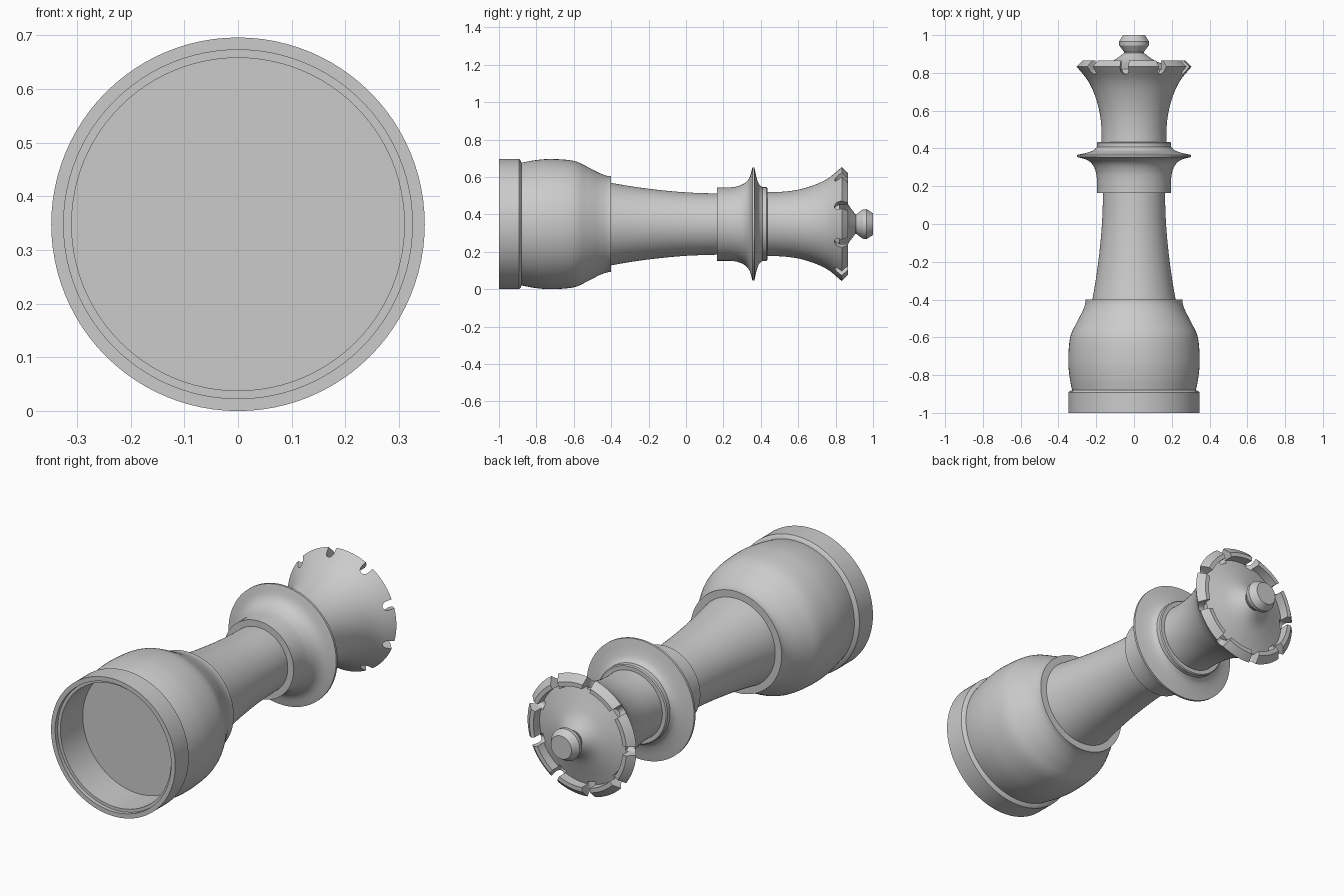
import bpy, bmesh, math
from mathutils import Vector, Matrix

if "Cube" in bpy.data.objects:
    bpy.data.objects.remove(bpy.data.objects["Cube"])

AXIS_Z = 0.348      # height of the lying piece's centre line
SEGMENTS = 96
NOTCHES = 9

grey = bpy.data.materials.new("plain grey")
grey.use_nodes = True
grey.diffuse_color = (0.6, 0.6, 0.6, 1)
grey.node_tree.nodes["Principled BSDF"].inputs["Base Color"].default_value = (0.6, 0.6, 0.6, 1)


def curve(points, steps=5):
    """Smooth curve through (radius, y) points."""
    pts = [Vector(p) for p in points]
    pts = [2 * pts[0] - pts[1]] + pts + [2 * pts[-1] - pts[-2]]
    out = []
    for a, b, c, d in zip(pts, pts[1:], pts[2:], pts[3:]):
        for i in range(steps):
            t = i / steps
            out.append(0.5 * (2 * b + (c - a) * t + (2 * a - 5 * b + 4 * c - d) * t * t
                              + (3 * b - a - 3 * c + d) * t ** 3))
    return [tuple(p) for p in out] + [tuple(points[-1])]


def make_object(name, bm):
    bmesh.ops.remove_doubles(bm, verts=bm.verts, dist=1e-5)
    bmesh.ops.recalc_face_normals(bm, faces=bm.faces)
    mesh = bpy.data.meshes.new(name)
    bm.to_mesh(mesh)
    bm.free()
    mesh.materials.append(grey)
    obj = bpy.data.objects.new(name, mesh)
    bpy.context.collection.objects.link(obj)
    return obj


def smooth(obj):
    obj.data.shade_smooth()
    obj.data.set_sharp_from_angle(angle=math.radians(30))


def lathe(name, profile):
    """Turn a (radius, y) profile, starting and ending on the axis, around y."""
    bm = bmesh.new()
    verts = [bm.verts.new((r, y, AXIS_Z)) for r, y in profile]
    edges = [bm.edges.new(pair) for pair in zip(verts, verts[1:])]
    bmesh.ops.spin(bm, geom=verts + edges, cent=(0, 0, AXIS_Z), axis=(0, 1, 0),
                   angle=math.tau, steps=SEGMENTS)
    obj = make_object(name, bm)
    smooth(obj)
    return obj


# Foot and bulb, hollowed from the front with a small ledge
bulb = curve([(0.328, -0.88), (0.341, -0.81), (0.348, -0.72), (0.338, -0.6), (0.305, -0.525),
              (0.274, -0.465), (0.259, -0.425), (0.256, -0.4)])
lathe("foot_and_bulb", [(0, -0.8), (0.31, -0.8), (0.31, -0.98), (0.325, -0.98), (0.325, -1),
                        (0.348, -1), (0.348, -0.892), (0.34, -0.884)] + bulb + [(0, -0.4)])

# Tapered stem
lathe("stem", [(0, -0.41)] + curve([(0.222, -0.41), (0.2, -0.28), (0.182, -0.14), (0.169, 0.01),
                                    (0.163, 0.18)]) + [(0, 0.18)])

# Collar with thin flange and upper ring
flange = curve([(0.196, 0.235), (0.202, 0.275), (0.22, 0.315), (0.25, 0.34), (0.302, 0.355)])
flange_back = curve([(0.302, 0.366), (0.25, 0.377), (0.215, 0.39), (0.197, 0.408)])
lathe("collar", [(0, 0.165), (0.196, 0.165)] + flange + flange_back
      + [(0.197, 0.43), (0.192, 0.435), (0, 0.435)])

# Flared crown with a bevelled rim and a rising centre
flare = curve([(0.172, 0.42), (0.172, 0.5), (0.182, 0.59), (0.207, 0.68), (0.245, 0.76), (0.305, 0.833)])
dish = curve([(0.25, 0.815), (0.18, 0.838), (0.11, 0.865), (0.05, 0.907)])
crown = lathe("crown", [(0, 0.42)] + flare + [(0.272, 0.865), (0.25, 0.865)] + dish + [(0, 0.907)])

# Round-bottomed notches cut through the crown rim
bm = bmesh.new()
half, bottom = 0.022, 0.816
outline = [(half, 0.95)] + [(half * math.cos(a), bottom - half * math.sin(a))
                            for a in (math.pi * i / 12 for i in range(13))] + [(-half, 0.95)]
for n in range(NOTCHES):
    turn = Matrix.Translation((0, 0, AXIS_Z)) @ Matrix.Rotation(math.pi + math.tau * n / NOTCHES, 4, 'Y')
    face = bm.faces.new([bm.verts.new(turn @ Vector((0.235, y, x))) for x, y in outline])
    grown = bmesh.ops.extrude_face_region(bm, geom=[face])["geom"]
    shift = turn.to_3x3() @ Vector((0.12, 0, 0))
    bmesh.ops.translate(bm, vec=shift, verts=[g for g in grown if isinstance(g, bmesh.types.BMVert)])
cutter = make_object("notch_cutter", bm)
cutter.hide_render = True
cut = crown.modifiers.new("notches", 'BOOLEAN')
cut.operation = 'DIFFERENCE'
cut.solver = 'EXACT'
cut.object = cutter
graph = bpy.context.evaluated_depsgraph_get()
cut_mesh = bpy.data.meshes.new_from_object(crown.evaluated_get(graph))
crown.modifiers.clear()
crown.data = cut_mesh
smooth(crown)
bpy.data.objects.remove(cutter)

# Finial knob
lathe("finial", [(0, 0.89), (0.052, 0.89), (0.052, 0.91), (0.078, 0.945), (0.08, 0.965),
                 (0.058, 1), (0, 1)])
